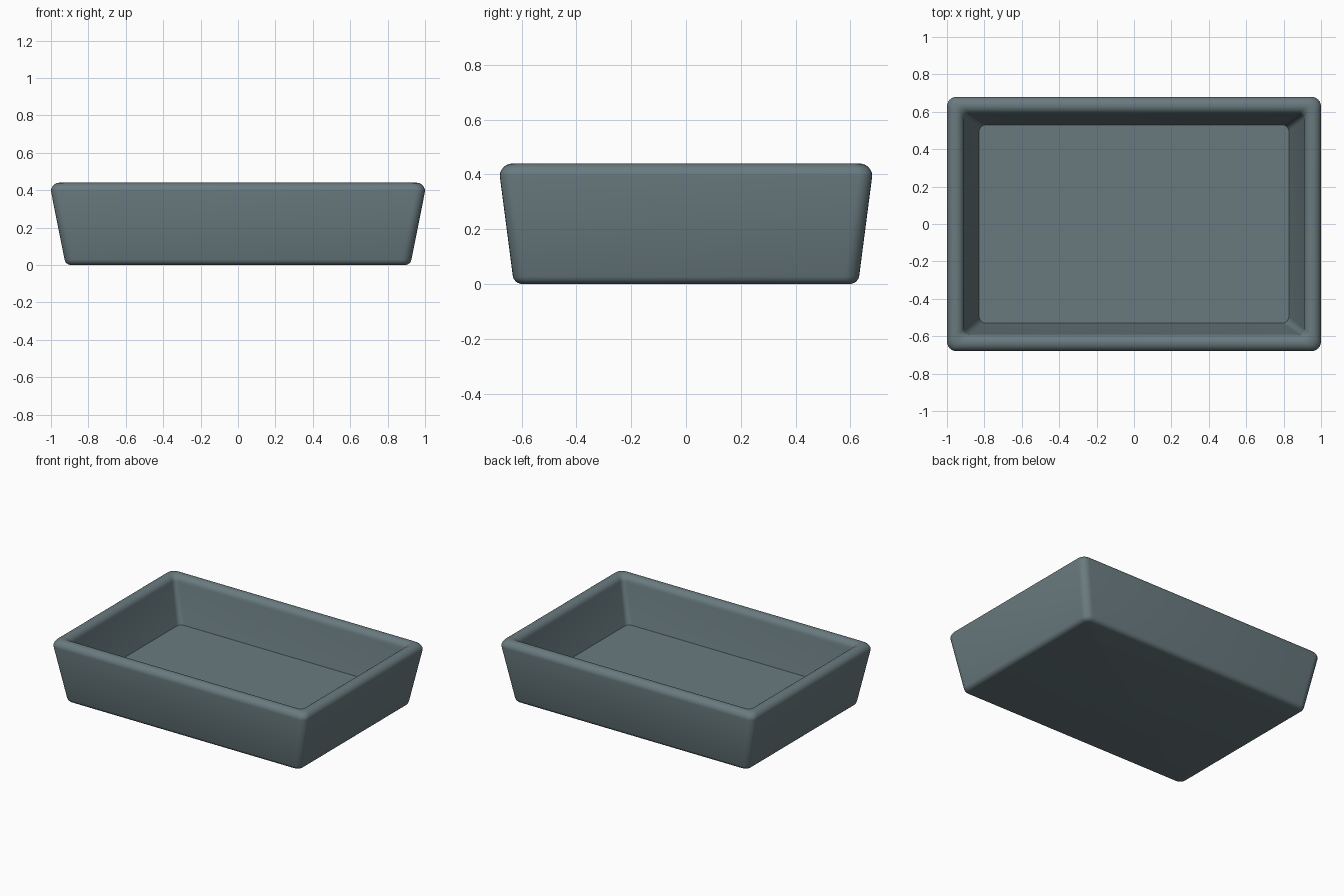
import bpy, bmesh, math

if "Cube" in bpy.data.objects:
    bpy.data.objects.remove(bpy.data.objects["Cube"])

# Slate grey material
mat = bpy.data.materials.new("slate grey")
mat.diffuse_color = (0.141, 0.195, 0.212, 1)
mat.use_nodes = True
mat.node_tree.nodes["Principled BSDF"].inputs["Base Color"].default_value = mat.diffuse_color

CORNER_STEPS = 6


def ring(bm, hx, hy, r, z):
    """Rounded rectangle of vertices, counter-clockwise."""
    verts = []
    for q, (sx, sy) in enumerate([(1, 1), (-1, 1), (-1, -1), (1, -1)]):
        for i in range(CORNER_STEPS + 1):
            a = math.pi / 2 * (q + i / CORNER_STEPS)
            verts.append(bm.verts.new((sx * (hx - r) + r * math.cos(a),
                                       sy * (hy - r) + r * math.sin(a), z)))
    return verts


# Cross-section: (half x, half y, corner radius, z) from underside to floor
section = []
# rounded bottom edge
for i in range(6):
    a = math.pi / 2 * 0.88 * i / 5
    d = 0.035 * math.sin(a)
    section.append((0.893 + d, 0.598 + d, 0.02 + d, 0.035 * (1 - math.cos(a))))
# half-round rim, from the outer wall over to the inner wall
R = 0.046
for i in range(13):
    a = math.pi * i / 12
    d = R * math.cos(a)
    section.append((1 - R + d, 0.68 - R + d, 0.04 + 0.012 * math.cos(a),
                    0.44 - R + R * math.sin(a)))
# foot of the inner wall
FLOOR = 0.135
section.append((0.828, 0.53, 0.035, FLOOR))

# Tray
bm = bmesh.new()
rings = [ring(bm, *s) for s in section]
n = len(rings[0])
for lo, hi in zip(rings, rings[1:]):
    for k in range(n):
        j = (k + 1) % n
        bm.faces.new((lo[k], lo[j], hi[j], hi[k]))
bm.faces.new(list(reversed(rings[0])))   # underside
bm.faces.new(rings[-1])                  # inner floor
mesh = bpy.data.meshes.new("tray")
bm.to_mesh(mesh)
bm.free()
mesh.materials.append(mat)
tray = bpy.data.objects.new("tray", mesh)
bpy.context.collection.objects.link(tray)
bpy.context.view_layer.objects.active = tray
tray.select_set(True)
bpy.ops.object.shade_smooth_by_angle(angle=math.radians(35))
